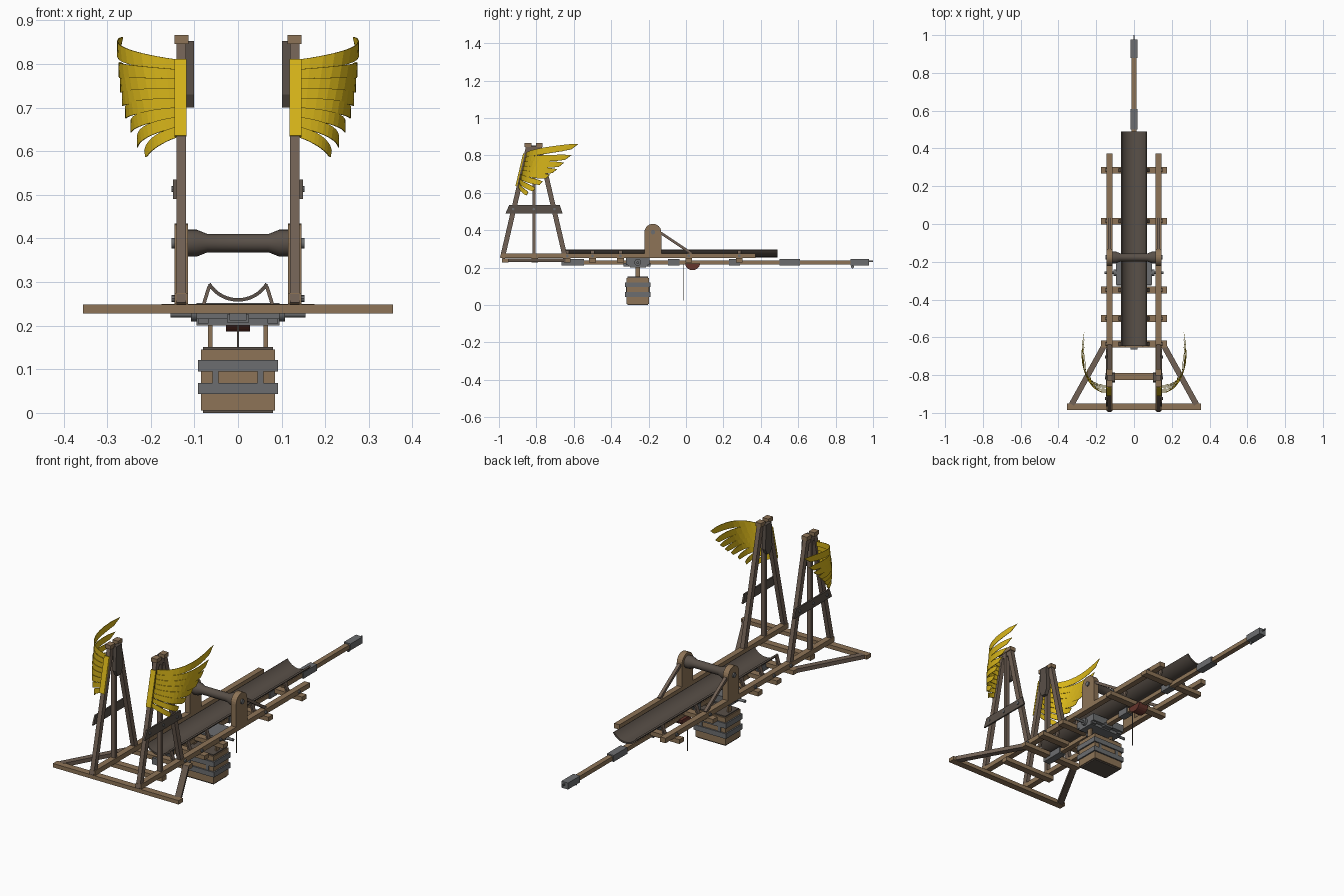
import bpy, bmesh, math
from mathutils import Vector, Matrix

if "Cube" in bpy.data.objects:
    bpy.data.objects.remove(bpy.data.objects["Cube"])


def mat(name, r, g, b):
    m = bpy.data.materials.new(name)
    m.diffuse_color = (r, g, b, 1)
    m.use_nodes = True
    m.node_tree.nodes["Principled BSDF"].inputs["Base Color"].default_value = m.diffuse_color
    return m


WOOD = mat("wood", .27, .175, .095)
LEG = mat("aged_wood", .165, .12, .09)
DARK = mat("dark_wood", .10, .08, .065)
METAL = mat("iron", .15, .155, .16)
GOLD = mat("gold", .68, .46, .01)
RED = mat("red_leather", .13, .035, .025)


def make(name, verts, faces, m):
    me = bpy.data.meshes.new(name)
    me.from_pydata(verts, [], faces)
    bm = bmesh.new()
    bm.from_mesh(me)
    bmesh.ops.recalc_face_normals(bm, faces=bm.faces)
    bm.to_mesh(me)
    bm.free()
    ob = bpy.data.objects.new(name, me)
    bpy.context.collection.objects.link(ob)
    me.materials.append(m)
    return ob


def box(name, x0, x1, y0, y1, z0, z1, m):
    v = [(x, y, z) for x in (x0, x1) for y in (y0, y1) for z in (z0, z1)]
    f = [(0, 1, 3, 2), (4, 6, 7, 5), (0, 4, 5, 1), (2, 3, 7, 6), (0, 2, 6, 4), (1, 5, 7, 3)]
    return make(name, v, f, m)


def beam(name, a, b, w, h, m, ref=(1, 0, 0)):
    """Square bar from a to b, w along ref, h across."""
    a, b, r = Vector(a), Vector(b), Vector(ref)
    d = (b - a).normalized()
    r = (r - d * r.dot(d)).normalized()
    ob = box(name, -w / 2, w / 2, -h / 2, h / 2, 0, (b - a).length, m)
    n = d.cross(r)
    ob.matrix_world = Matrix.Translation(a) @ Matrix((r, n, d)).transposed().to_4x4()
    return ob


def prism(name, pts, x0, x1, m):
    """Extrude a (y, z) outline along x."""
    n = len(pts)
    v = [(x, y, z) for x in (x0, x1) for y, z in pts]
    f = [tuple(range(n)), tuple(range(n, 2 * n))]
    f += [(i, (i + 1) % n, n + (i + 1) % n, n + i) for i in range(n)]
    return make(name, v, f, m)


def lathe_x(name, prof, y, z, m, n=20):
    """Turned part about the x axis from (x, radius) pairs."""
    v = [(x, y + r * math.cos(2 * math.pi * k / n), z + r * math.sin(2 * math.pi * k / n))
         for x, r in prof for k in range(n)]
    f = [(i * n + k, i * n + (k + 1) % n, (i + 1) * n + (k + 1) % n, (i + 1) * n + k)
         for i in range(len(prof) - 1) for k in range(n)]
    f += [tuple(range(n)), tuple(range(len(v) - n, len(v)))]
    ob = make(name, v, f, m)
    ob.data.shade_smooth()
    ob.data.set_sharp_from_angle(angle=math.radians(35))
    return ob


# Bed: cross beams, rear sill
for y in (.285, .015, -.35, -.5, -.635):
    box("cross_beam", -.175, .175, y - .018, y + .018, .228, .25, WOOD)
box("rear_cross_beam", -.15, .15, -.825, -.79, .228, .25, WOOD)
box("rear_sill", -.355, .355, -.985, -.95, .228, .248, WOOD)

# Trough: shallow half pipe
R, cz, n = .082, .337, 16
arc = []
for r in (R, R - .008):
    row = [(r * math.sin(a), cz - r * math.cos(a)) for a in
           (math.radians(-58 + 116 * i / n) for i in range(n + 1))]
    arc += row if r == R else row[::-1]
N = len(arc)
v = [(x, y, z) for y in (-.645, .49) for x, z in arc]
f = [(i, (i + 1) % N, N + (i + 1) % N, N + i) for i in range(N)]
f += [(o + i, o + i + 1, o + N - 2 - i, o + N - 1 - i) for o in (0, N) for i in range(n)]
trough = make("trough", v, f, DARK)
trough.data.shade_smooth()
trough.data.set_sharp_from_angle(angle=math.radians(35))

# Long throwing arm with iron sleeves and end hook
box("throwing_arm", -.013, .013, -.65, .96, .217, .239, WOOD)
for y0, y1 in ((-.665, -.545), (-.095, -.035), (.23, .29), (.5, .61), (.88, .978)):
    box("arm_sleeve", -.019, .019, y0, y1, .212, .245, METAL)
beam("end_hook", (0, .97, .234), (0, 1, .234), .006, .006, METAL)
lathe_x("end_ring", [(-.004, .008), (.004, .008)], .89, .204, METAL, 10)

# Pivot block under the trough
box("pivot_block", -.095, .095, -.30, -.215, .2, .222, METAL)
box("pivot_plate", -.095, .095, -.32, -.195, .215, .252, METAL)
box("pivot_front_lug", -.025, .025, -.335, -.19, .207, .225, METAL)
lathe_x("pivot_axle", [(-.155, .007), (.155, .007)], -.258, .226, METAL, 12)

# Counterweight crate
box("crate", -.085, .085, -.318, -.197, .006, .145, WOOD)
box("crate_base", -.08, .08, -.312, -.203, 0, .006, DARK)
box("crate_lid", -.08, .08, -.312, -.203, .145, .151, DARK)
for z in (.043, .095):
    box("crate_band", -.092, .092, -.325, -.19, z, z + .026, METAL)
for s in (-1, 1):
    box("crate_strap", s * .052 - .007, s * .052 + .007, -.322, -.193, .065, .1, METAL)
    box("crate_hanger", s * .064 - .005, s * .064 + .005, -.27, -.246, .145, .21, WOOD)

# Sling pouch and trigger rope
pouch = [(.035 + .04 * math.cos(a), .222 + .036 * math.sin(a))
         for a in (math.pi + math.pi * i / 10 for i in range(11))]
prism("sling_pouch", pouch, -.028, .028, RED)
beam("trigger_rope", (0, -.012, .025), (0, -.012, .225), .004, .004, DARK)

# Roller between the two side cheeks
lathe_x("roller", [(-.12, .031), (-.095, .031), (-.07, .021), (.07, .021), (.095, .031), (.12, .031)],
        -.177, .389, DARK, 24)

cheek = [(-.222, .25), (-.132, .25)] + [(-.177 + .045 * math.cos(a), .389 + .045 * math.sin(a))
                                        for a in (math.pi * i / 12 for i in range(13))]
tip_z = (.592, .615, .65, .685, .715, .75, .79, .85)


def feather(s, i):
    """One curved feather blade, sweeping outward then back."""
    t = i / 7
    root = Vector((.13, -.895 + .04 * t, .647 + .15 * t))
    tip = Vector((.215 + .05 * math.sin(min(1, t * 1.5) * math.pi / 2), -.845 + .27 * t, tip_z[i]))
    mid = Vector((.20 + .12 * t ** .6, -.90 + .035 * t, root.z + (tip.z - root.z) * .33))
    verts, m = [], 10
    for k in range(m + 1):
        for edge in (-1, 1):
            u = k / m * (.93 if edge < 0 else 1)
            p = root * (1 - u) ** 2 + mid * 2 * u * (1 - u) + tip * u * u
            w = .0115 + (.003 + .003 * t) * math.sin(math.pi * min(1, u * .8))
            if k == m:
                w *= .8
            for off in (0, .003):
                verts.append((s * (p.x - off * .7), p.y + off * .7, p.z + edge * w))
    faces = [(0, 1, 3, 2), (4 * m, 4 * m + 1, 4 * m + 3, 4 * m + 2)]
    for k in range(m):
        a, b = 4 * k, 4 * k + 4
        faces += [(a + p, a + q, b + q, b + p) for p, q in ((0, 1), (1, 3), (3, 2), (2, 0))]
    make("wing_feather", verts, faces, GOLD)


for s in (-1, 1):
    X = s * .13
    # Side rail and rear diagonal brace
    box("side_rail", X - .015, X + .015, -.99, .372, .25, .275, WOOD)
    beam("sill_brace", (s * .33, -.955, .239), (s * .15, -.63, .239), .03, .02, LEG)
    # Roller cheek and strut
    prism("roller_cheek", cheek, s * .115, s * .145, WOOD)
    beam("cheek_strut", (X, -.135, .385), (X, .03, .275), .016, .014, LEG)
    lathe_x("roller_pin", [(s * .14, .012), (s * .152, .012)], -.177, .389, METAL, 12)
    # Trough side supports and bolts
    for y in (.285, .015, -.35, -.5, -.635):
        beam("trough_support", (s * .08, y, .245), (s * .066, y, .29), .008, .02, LEG)
        lathe_x("beam_bolt", [(s * .145, .008), (s * .152, .008)], y, .262, METAL, 8)
    box("pivot_bearing", s * .08 - .012, s * .08 + .012, -.31, -.205, .205, .23, METAL)
    lathe_x("pivot_hub", [(s * .095, .018), (s * .108, .018)], -.258, .228, METAL, 16)
    # A-frame tower: legs, king post, caps, tie plank
    beam("tower_front_leg", (X, -.982, .25), (X, -.842, .85), .022, .026, LEG)
    beam("tower_rear_leg", (X, -.645, .25), (X, -.785, .85), .022, .026, LEG)
    box("tower_king_post", X - .011, X + .011, -.822, -.805, .25, .85, LEG)
    box("tower_head", X - .01, X + .01, -.84, -.787, .825, .848, LEG)
    for y in (-.845, -.785):
        box("tower_cap", X - .016, X + .016, y - .018, y + .018, .846, .866, WOOD)
    prism("tower_tie_plank", [(-.965, .49), (-.66, .49), (-.675, .535), (-.945, .535)],
          s * .141, s * .149, DARK)
    for y in (-.924, -.814, -.704):
        lathe_x("tie_bolt", [(s * .148, .007), (s * .153, .007)], y, .513, METAL, 8)
    # Inner cheek plate of the tower
    prism("tower_inner_plate", [(-.84, .73), (-.825, .70), (-.80, .70), (-.785, .73), (-.79, .853), (-.835, .853)],
          s * .101, s * .12, DARK)
    # Wing: root plate on the front leg, then fanned feathers
    beam("wing_root", (s * .132, -.908, .635), (s * .132, -.867, .81), .028, .008, GOLD)
    for i in range(8):
        feather(s, i)
